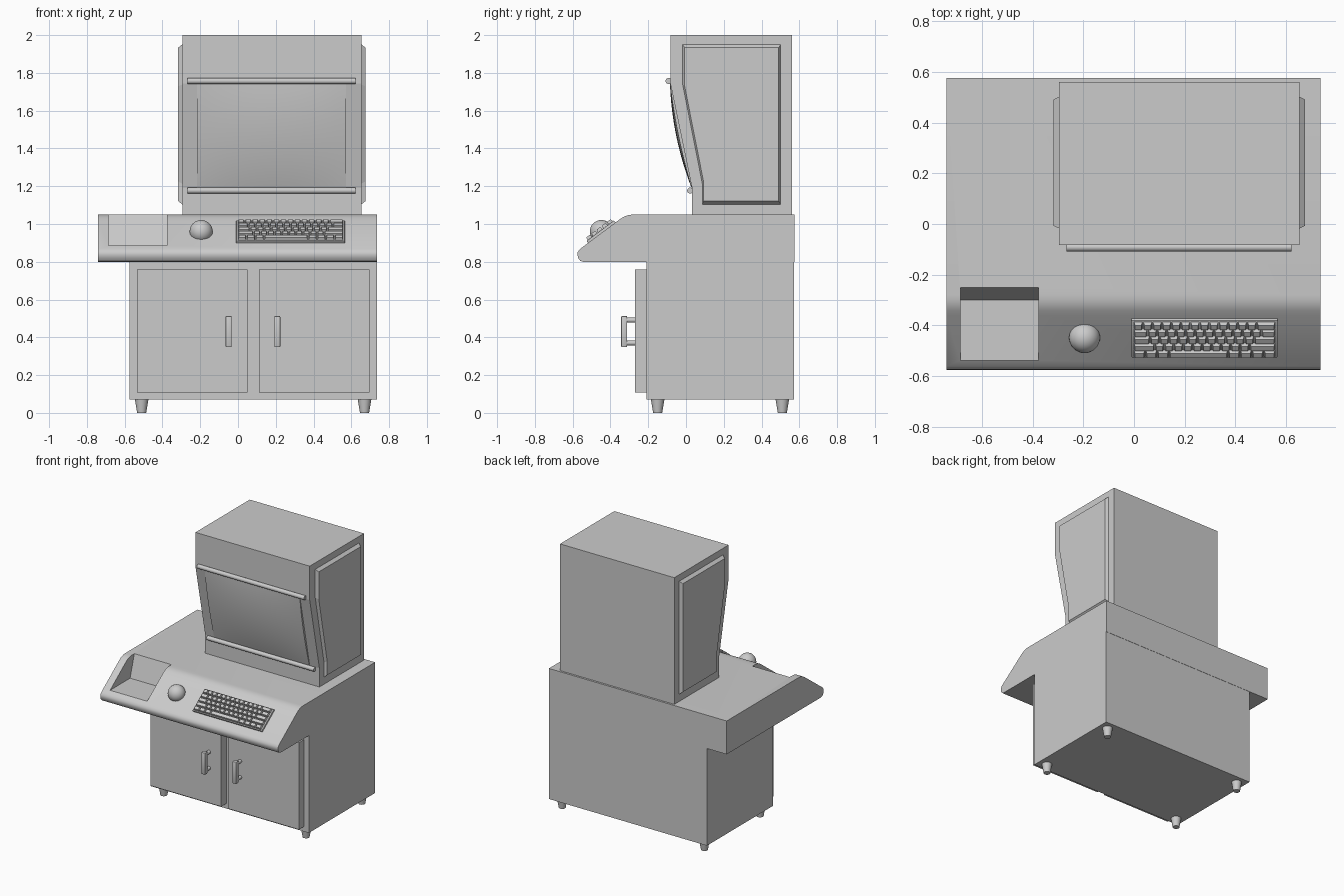
import bpy, bmesh, math
from mathutils import Matrix, Vector

if "Cube" in bpy.data.objects:
    bpy.data.objects.remove(bpy.data.objects["Cube"])


def finish(name, bm, smooth=False):
    bmesh.ops.recalc_face_normals(bm, faces=bm.faces)
    me = bpy.data.meshes.new(name)
    bm.to_mesh(me)
    bm.free()
    ob = bpy.data.objects.new(name, me)
    bpy.context.collection.objects.link(ob)
    if smooth:
        smooth_object(ob)
    return ob


def smooth_object(ob):
    bpy.ops.object.select_all(action='DESELECT')
    ob.select_set(True)
    bpy.context.view_layer.objects.active = ob
    bpy.ops.object.shade_smooth_by_angle(angle=math.radians(35))


def add_box(bm, x, y, z, taper=0.0):
    # box between (min, max) pairs, with the top optionally inset
    loops = []
    for h, t in ((z[0], 0), (z[1], taper)):
        loops.append([bm.verts.new(p) for p in (
            (x[0] + t, y[0] + t, h), (x[1] - t, y[0] + t, h),
            (x[1] - t, y[1] - t, h), (x[0] + t, y[1] - t, h))])
    bridge(bm, *loops)


def bridge(bm, a, b):
    n = len(a)
    bm.faces.new(a[::-1])
    bm.faces.new(b)
    for i in range(n):
        bm.faces.new((a[i], a[(i + 1) % n], b[(i + 1) % n], b[i]))


def box(name, x, y, z, bevel=0.0):
    bm = bmesh.new()
    add_box(bm, x, y, z)
    if bevel:
        bmesh.ops.bevel(bm, geom=bm.edges[:], offset=bevel, segments=2,
                        affect='EDGES', profile=0.5)
    return finish(name, bm, bevel > 0)


def prism(name, profile, x0, x1, scale=1.0, smooth=False):
    # side (y, z) profile carried from x0 to x1, scaled about its centre
    bm = bmesh.new()
    cy = (min(p[0] for p in profile) + max(p[0] for p in profile)) / 2
    cz = (min(p[1] for p in profile) + max(p[1] for p in profile)) / 2
    a = [bm.verts.new((x0, y, z)) for y, z in profile]
    b = [bm.verts.new((x1, cy + (y - cy) * scale, cz + (z - cz) * scale))
         for y, z in profile]
    bridge(bm, a, b)
    return finish(name, bm, smooth)


def rod(name, a, b, r1, r2=None, sides=20):
    a, b = Vector(a), Vector(b)
    bm = bmesh.new()
    rot = (b - a).to_track_quat('Z', 'Y').to_matrix().to_4x4()
    bmesh.ops.create_cone(bm, cap_ends=True, segments=sides, radius1=r1,
                          radius2=r1 if r2 is None else r2, depth=(b - a).length,
                          matrix=Matrix.Translation((a + b) / 2) @ rot)
    return finish(name, bm, True)


# base cabinet and feet
box("cabinet", (-0.575, 0.735), (-0.21, 0.573), (0.07, 0.80))
for x in (-0.51, 0.67):
    for y in (-0.15, 0.51):
        rod("foot", (x, y, 0), (x, y, 0.072), 0.024, 0.036)

# doors with bar handles
for side, x0, x1, hx in (("left", -0.535, 0.05, -0.05), ("right", 0.11, 0.695, 0.208)):
    box(side + "_door", (x0, x1), (-0.27, -0.205), (0.107, 0.76))
    box(side + "_handle", (hx - 0.016, hx + 0.016), (-0.343, -0.312), (0.348, 0.513), 0.005)
    for z in (0.37, 0.491):
        rod(side + "_handle_post", (hx, -0.32, z), (hx, -0.268, z), 0.013)

# console desk with rounded nose and sloped front
desk = [(0.575, 0.80), (-0.545, 0.80), (-0.56, 0.805), (-0.571, 0.82), (-0.575, 0.838),
        (-0.573, 0.852), (-0.562, 0.867), (-0.36, 1.018), (-0.34, 1.032), (-0.322, 1.042),
        (-0.30, 1.048), (-0.28, 1.05), (0.575, 1.05)]
console = prism("console", desk, -0.74, 0.735)

# tray recess cut into the console
cutter = prism("tray_cutter", [(-0.30, 0.885), (-0.25, 1.05), (-0.235, 1.10),
                               (-0.60, 1.10), (-0.60, 0.885)], -0.685, -0.377)
cutter.hide_render = True
mod = console.modifiers.new("tray", 'BOOLEAN')
mod.operation, mod.solver, mod.object = 'DIFFERENCE', 'EXACT', cutter
bpy.context.view_layer.update()
deps = bpy.context.evaluated_depsgraph_get()
cut_mesh = bpy.data.meshes.new_from_object(console.evaluated_get(deps))
console.modifiers.clear()
console.data = cut_mesh
bpy.data.objects.remove(cutter)
smooth_object(console)

# trackball
bm = bmesh.new()
bmesh.ops.create_uvsphere(bm, u_segments=32, v_segments=16, radius=0.061,
                          matrix=Matrix.Translation((-0.195, -0.448, 0.96)))
finish("trackball", bm, True)

# keyboard: plate and staggered rows of keys
tilt = math.atan2(0.151, 0.202)
place = Matrix.Translation((0.278, -0.446, 0.954)) @ Matrix.Rotation(tilt, 4, 'X')
box("keyboard_plate", (-0.288, 0.288), (-0.091, 0.091), (-0.01, 0.013), 0.003).matrix_world = place
rows = [[1] * 13 + [2], [1.5] + [1] * 12 + [1.5], [1.75] + [1] * 11 + [2.25],
        [2.25] + [1] * 10 + [2.75], [1.25] * 3 + [6.25] + [1.25] * 4]
bm = bmesh.new()
unit, pitch = 0.56 / 15, 0.0345
for r, widths in enumerate(rows):
    x = -0.28
    y = 0.086 - r * pitch
    for w in widths:
        add_box(bm, (x + 0.002, x + w * unit - 0.002), (y - pitch + 0.002, y - 0.002),
                (0.012, 0.029), 0.004)
        x += w * unit
finish("keyboard_keys", bm).matrix_world = place

# monitor housing with raised side panels
housing = [(0.56, 1.045), (0.56, 2.0), (-0.083, 2.0), (-0.083, 1.745), (0.032, 1.19), (0.032, 1.045)]
prism("monitor_housing", housing, -0.295, 0.653)
panel = [(0.504, 1.10), (0.504, 1.955), (-0.02, 1.955), (-0.02, 1.74), (0.085, 1.21), (0.085, 1.10)]
prism("left_side_panel", panel, -0.29, -0.317, 0.95)
prism("right_side_panel", panel, 0.648, 0.675, 0.95)

# bulging screen
bm = bmesh.new()
n = 20
low, high = Vector((0, 0.032, 1.19)), Vector((0, -0.083, 1.745))
out = Vector((0, -0.98, -0.2))
grid = []
for j in range(n + 1):
    v = j / n
    row = []
    for i in range(n + 1):
        u = i / n
        bulge = 0.002 + 0.024 * (4 * v * (1 - v)) * (1 - 0.5 * (2 * u - 1) ** 2)
        p = low.lerp(high, v) + out * bulge
        p.x = -0.218 + 0.79 * u
        row.append(bm.verts.new(p))
    grid.append(row)
for j in range(n):
    for i in range(n):
        bm.faces.new((grid[j][i], grid[j][i + 1], grid[j + 1][i + 1], grid[j + 1][i]))
rim = [e for e in bm.edges if e.is_boundary]
skirt = bmesh.ops.extrude_edge_only(bm, edges=rim)["geom"]
bmesh.ops.translate(bm, verts=[g for g in skirt if isinstance(g, bmesh.types.BMVert)],
                    vec=-out * 0.02)
finish("screen", bm, True)

# rails above and below the screen
for name, y, z in (("upper_rail", -0.092, 1.757), ("lower_rail", 0.022, 1.177)):
    rod(name, (-0.267, y, z), (0.622, y, z), 0.016)
